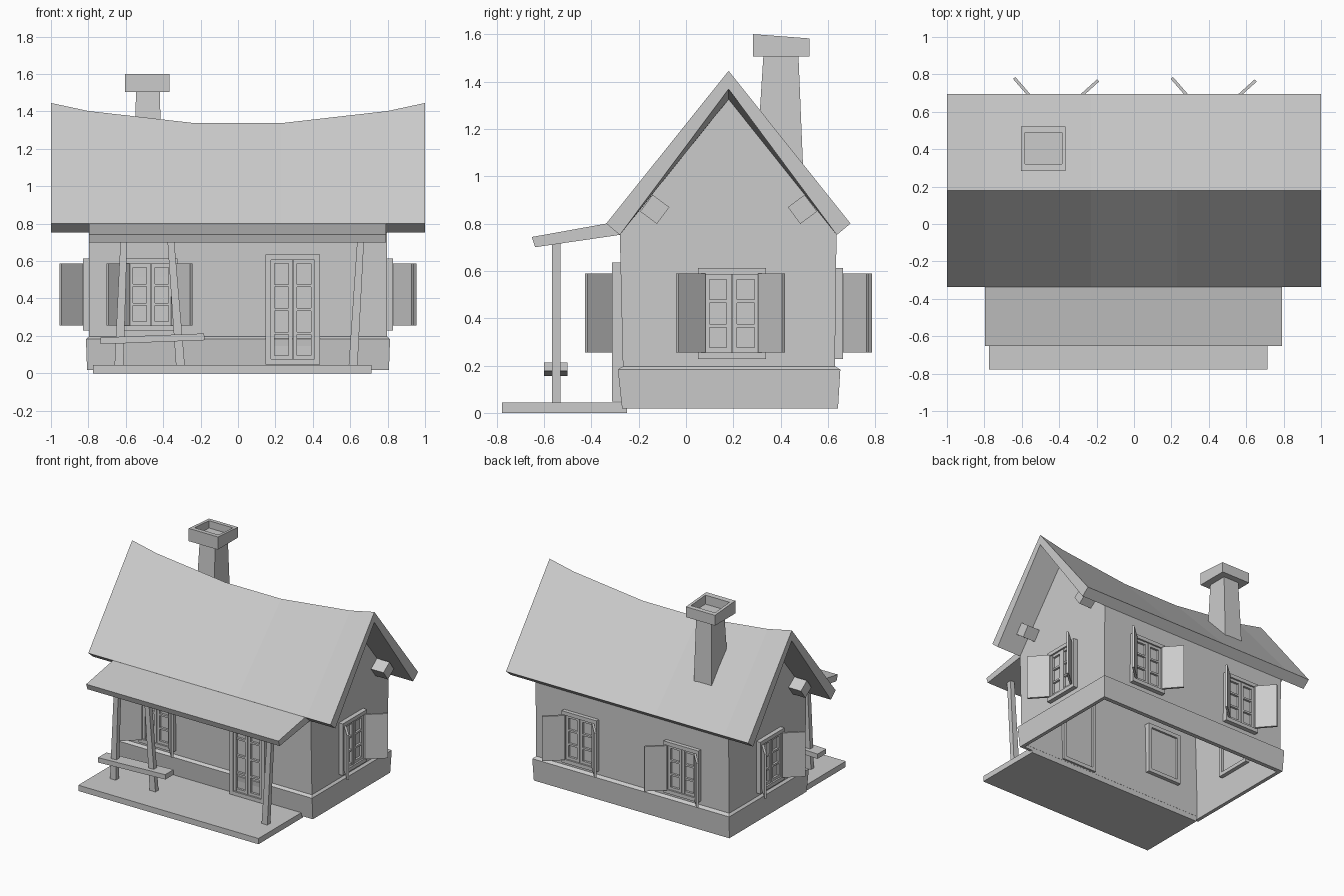
import bpy, bmesh
from math import radians, atan2
from mathutils import Matrix, Vector

if "Cube" in bpy.data.objects:
    bpy.data.objects.remove(bpy.data.objects["Cube"])


def finish(name, bm):
    bmesh.ops.recalc_face_normals(bm, faces=bm.faces)
    me = bpy.data.meshes.new(name)
    bm.to_mesh(me)
    bm.free()
    ob = bpy.data.objects.new(name, me)
    bpy.context.collection.objects.link(ob)
    return ob


def add_box(bm, x0, x1, y0, y1, z0, z1, mat=Matrix()):
    m = mat @ Matrix.Translation(((x0 + x1) / 2, (y0 + y1) / 2, (z0 + z1) / 2))
    m = m @ Matrix.Diagonal((x1 - x0, y1 - y0, z1 - z0, 1))
    bmesh.ops.create_cube(bm, size=1, matrix=m)


def box(name, *dims, mat=Matrix()):
    bm = bmesh.new()
    add_box(bm, *dims, mat=mat)
    return finish(name, bm)


def skin(name, rings, caps=True):
    """Bridge a row of closed point loops."""
    bm = bmesh.new()
    vs = [[bm.verts.new(p) for p in r] for r in rings]
    n = len(vs[0])
    for a, b in zip(vs, vs[1:]):
        for i in range(n):
            j = (i + 1) % n
            bm.faces.new((a[i], a[j], b[j], b[i]))
    if caps:
        bm.faces.new(vs[0])
        bm.faces.new(vs[-1])
    return finish(name, bm)


def rect(x0, x1, y0, y1, z, slope=0):
    return [(x0, y0, z), (x1, y0, z), (x1, y1, z - slope), (x0, y1, z - slope)]


YC = 0.18  # ridge line

# Walls: open-bottomed shell with gable ends
bm = bmesh.new()
ends = [[bm.verts.new((x, y, z)) for y, z in
         ((-0.263, 0.04), (-0.28, 0.77), (YC, 1.33), (0.636, 0.77), (0.627, 0.04))]
        for x in (-0.797, 0.797)]
for e in ends:
    bm.faces.new(e)
for i in (0, 3):
    bm.faces.new((ends[0][i], ends[0][i + 1], ends[1][i + 1], ends[1][i]))
walls = finish("walls", bm)
sol = walls.modifiers.new("thickness", 'SOLIDIFY')
sol.thickness = 0.02
sol.offset = -1

# Stone plinth ring
skin("foundation", [
    rect(-0.78, 0.78, -0.25, 0.61, 0.018),
    rect(-0.807, 0.807, -0.27, 0.642, 0.018),
    rect(-0.813, 0.813, -0.288, 0.652, 0.183),
    rect(-0.795, 0.795, -0.264, 0.628, 0.198),
    rect(-0.78, 0.78, -0.25, 0.61, 0.198),
    rect(-0.78, 0.78, -0.25, 0.61, 0.018)], caps=False)

# Main roof with sagging ridge
rings = []
for x, z in ((-1, 1.445), (-0.8, 1.402), (-0.23, 1.337),
             (0.23, 1.337), (0.8, 1.402), (1, 1.445)):
    rings.append([(x, y, h) for y, h in (
        (-0.337, 0.80), (YC, z), (0.695, 0.80),
        (0.637, 0.752), (YC, z - 0.077), (-0.28, 0.752))])
skin("roof", rings)

# Porch roof
skin("porch_roof", [[(x, y, z) for y, z in (
    (-0.335, 0.80), (-0.652, 0.743), (-0.637, 0.70), (-0.28, 0.752))]
    for x in (-0.797, 0.79)])

# Purlin ends under the gable overhang
for side, s in (("right", 1), ("left", -1)):
    for pos, f in (("front", -1), ("back", 1)):
        m = Matrix.Translation((s * 0.84, YC + f * 0.312, 0.86))
        m = m @ Matrix.Rotation(-f * atan2(0.62, 0.46) , 4, 'X')
        box(f"purlin_{side}_{pos}", -0.06, 0.06, -0.044, 0.044, -0.044, 0.044, mat=m)

# Chimney stack and hollow cap
skin("chimney", [rect(-0.56, -0.41, 0.293, 0.497, 0.98),
                 rect(-0.545, -0.417, 0.327, 0.475, 1.51)])
skin("chimney_cap", [rect(-0.605, -0.365, 0.283, 0.522, 1.505),
                     rect(-0.605, -0.365, 0.283, 0.522, 1.60, 0.018),
                     rect(-0.583, -0.385, 0.32, 0.49, 1.597, 0.013),
                     rect(-0.583, -0.385, 0.32, 0.49, 1.53)])

# Porch deck, leaning posts, bench plank
box("porch_deck", -0.775, 0.713, -0.777, -0.25, 0, 0.043)
for i, (xb, xt) in enumerate(((-0.638, -0.61), (-0.305, -0.36), (0.613, 0.656))):
    skin(f"porch_post_{i + 1}", [rect(xb - 0.024, xb + 0.024, -0.567, -0.531, 0.001),
                                 rect(xt - 0.018, xt + 0.018, -0.567, -0.531, 0.72)])
box("bench_plank", -0.278, 0.278, -0.05, 0.05, -0.018, 0.018,
    mat=Matrix.Translation((-0.458, -0.55, 0.184)) @ Matrix.Rotation(radians(-2.2), 4, 'Y'))


def opening(name, loc, turn, w, h, rows, shutters=True):
    """Framed double leaf; local -y faces outward, origin at centre."""
    mat = Matrix.Translation(loc) @ Matrix.Rotation(radians(turn), 4, 'Z')
    fw, lb, bar = 0.028, 0.02, 0.014
    iw, ih = w / 2 - fw, h / 2 - fw
    bm = bmesh.new()
    # outer frame
    for s in (-1, 1):
        a, b = sorted((s * iw, s * w / 2))
        add_box(bm, a, b, -0.033, 0.045, -h / 2, h / 2, mat)
        a, b = sorted((s * ih, s * h / 2))
        add_box(bm, -iw, iw, -0.033, 0.045, a, b, mat)
    finish(name + "_frame", bm)
    # leaves with glazing bars over a recessed pane
    bm = bmesh.new()
    add_box(bm, -iw, iw, -0.004, 0.03, -ih, ih, mat)
    for s in (-1, 1):
        for c in (lb / 2 + 0.002, iw - lb / 2):
            add_box(bm, s * c - lb / 2, s * c + lb / 2, -0.022, 0, -ih, ih, mat)
        x0, x1 = sorted((s * lb, s * (iw - lb)))
        for r in range(rows + 1):
            z = -ih + lb / 2 + r * (2 * ih - lb) / rows
            t = lb if r in (0, rows) else bar
            add_box(bm, x0, x1, -0.02, 0, z - t / 2, z + t / 2, mat)
    finish(name + "_leaves", bm)
    if shutters:
        for side, s, ang in (("left", -1, 42), ("right", 1, 49)):
            m = mat @ Matrix.Translation((s * 0.116, -0.034, 0))
            m = m @ Matrix.Rotation(radians(-s * ang), 4, 'Z')
            a, b = sorted((0, s * 0.155))
            box(f"{name}_shutter_{side}", a, b, -0.008, 0.008, -0.165, 0.168, mat=m)


# Windows on all four sides and the front door
W, H = 0.287, 0.385
opening("window_front", (-0.467, -0.27, 0.42), 0, W, H, 3)
opening("window_right", (0.797, 0.194, 0.42), 90, W, H, 3)
opening("window_left", (-0.797, 0.166, 0.42), -90, W, H, 3)
opening("window_back_1", (-0.423, 0.63, 0.42), 180, W, H, 3)
opening("window_back_2", (0.42, 0.63, 0.42), 180, W, H, 3)
opening("door", (0.293, -0.28, 0.341), 0, 0.29, 0.587, 4, shutters=False)
